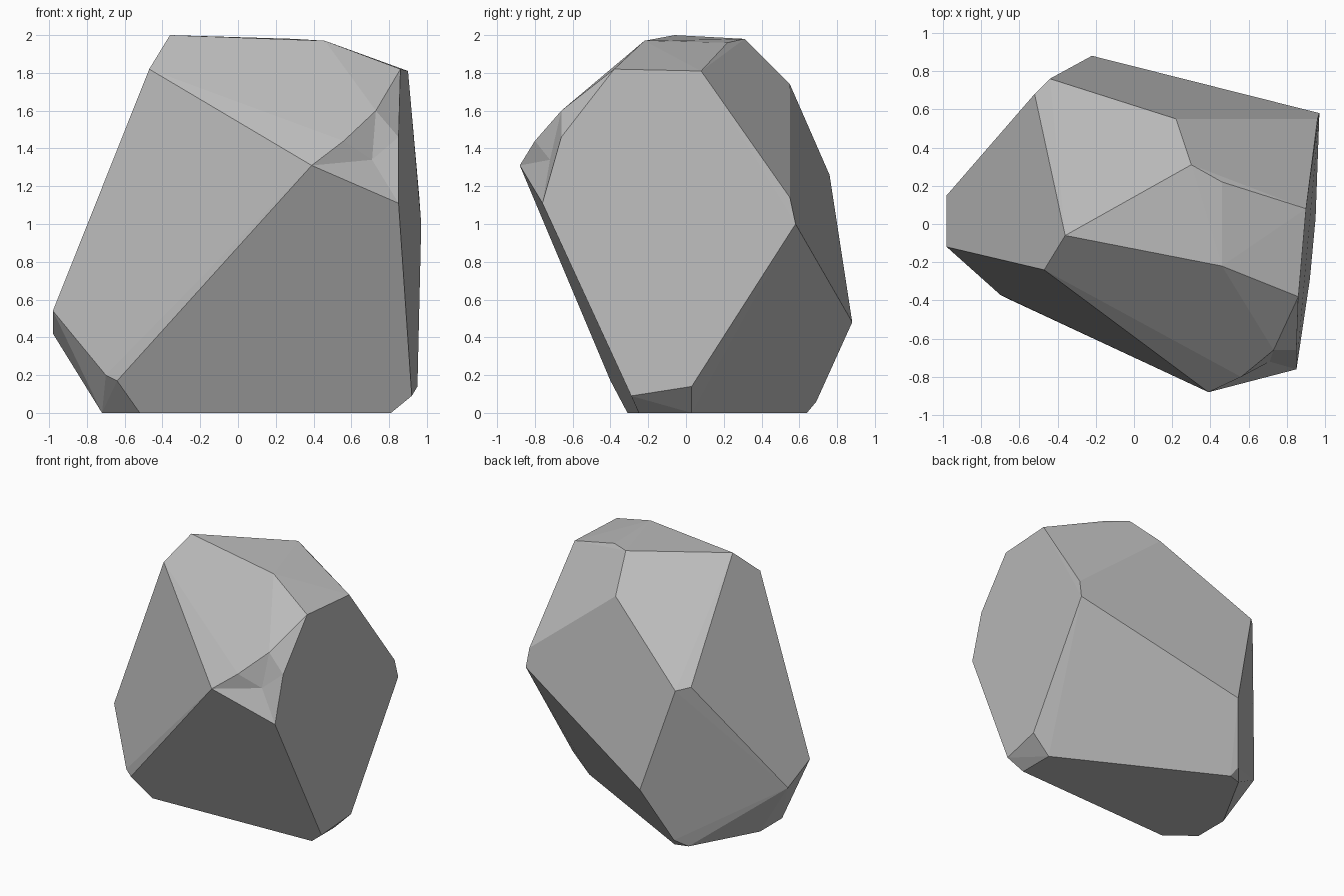
import bpy
import bmesh
import math
from mathutils import Vector

default_cube = bpy.data.objects.get("Cube")
if default_cube:
    bpy.data.objects.remove(default_cube, do_unlink=True)


def make_material(name, colour):
    material = bpy.data.materials.new(name)
    material.use_nodes = True
    material.diffuse_color = colour
    shader = material.node_tree.nodes["Principled BSDF"]
    shader.inputs["Base Color"].default_value = colour
    shader.inputs["Roughness"].default_value = 0.9
    return material


# Corners of the rock, grouped by the facet they belong to
crown = [(-.36, -.06, 2), (.46, -.22, 1.97), (.3, .31, 1.98), (.46, .22, 1.96),
         (-.47, -.24, 1.82)]
left_face = [(.9, .08, 1.81), (.86, -.38, 1.82), (.97, .58, 1), (.96, .55, 1.14),
             (.95, .03, .14), (.92, -.29, .09)]
back_face = [(.22, .55, 1.74), (-.44, .76, 1.26), (-.52, .68, 1.28),
             (-.22, .88, .48), (-.38, .69, .06)]
right_tip = [(-.98, -.12, .54), (-.98, .15, .42), (-.7, -.37, .2), (-.64, -.4, .17)]
footprint = [(.81, -.25, 0), (.81, .03, 0), (-.35, .64, 0), (-.45, .61, 0),
             (-.72, .12, 0), (-.72, -.15, 0), (-.52, -.31, 0)]

# Broken front corner and the point it is dented in to
chip = [(.39, -.88, 1.31), (.56, -.8, 1.44), (.73, -.66, 1.6), (.85, -.66, 1.46),
        (.85, -.76, 1.11)]
chip_centre = (.71, -.72, 1.34)


def dent(bm, corners, centre):
    """Replace the hull faces spanned by the corners with a fan to the centre."""
    def is_corner(vert):
        return any((vert.co - Vector(c)).length < 0.001 for c in corners)

    faces = [f for f in bm.faces if all(is_corner(v) for v in f.verts)]
    if not faces:
        return
    rim = [e for f in faces for e in f.edges
           if sum(linked in faces for linked in e.link_faces) == 1]
    bmesh.ops.delete(bm, geom=faces, context='FACES_ONLY')
    inner = [e for e in bm.edges if not e.link_faces]
    bmesh.ops.delete(bm, geom=inner, context='EDGES')
    middle = bm.verts.new(centre)
    for edge in rim:
        bm.faces.new((*edge.verts, middle))


# Rock body: convex hull, chipped corner, then merged flat facets
bm = bmesh.new()
for corner in crown + left_face + back_face + right_tip + footprint + chip:
    bm.verts.new(corner)
hull = bmesh.ops.convex_hull(bm, input=bm.verts[:])
unused = {g for key in ("geom_interior", "geom_unused") for g in hull[key]
          if isinstance(g, bmesh.types.BMVert)}
bmesh.ops.delete(bm, geom=list(unused), context='VERTS')
dent(bm, chip, chip_centre)
bmesh.ops.dissolve_limit(bm, angle_limit=math.radians(2),
                         verts=bm.verts[:], edges=bm.edges[:])
bmesh.ops.recalc_face_normals(bm, faces=bm.faces[:])

mesh = bpy.data.meshes.new("rock")
bm.to_mesh(mesh)
bm.free()
mesh.materials.append(make_material("stone grey", (.5, .5, .5, 1)))
rock = bpy.data.objects.new("rock", mesh)
bpy.context.collection.objects.link(rock)
